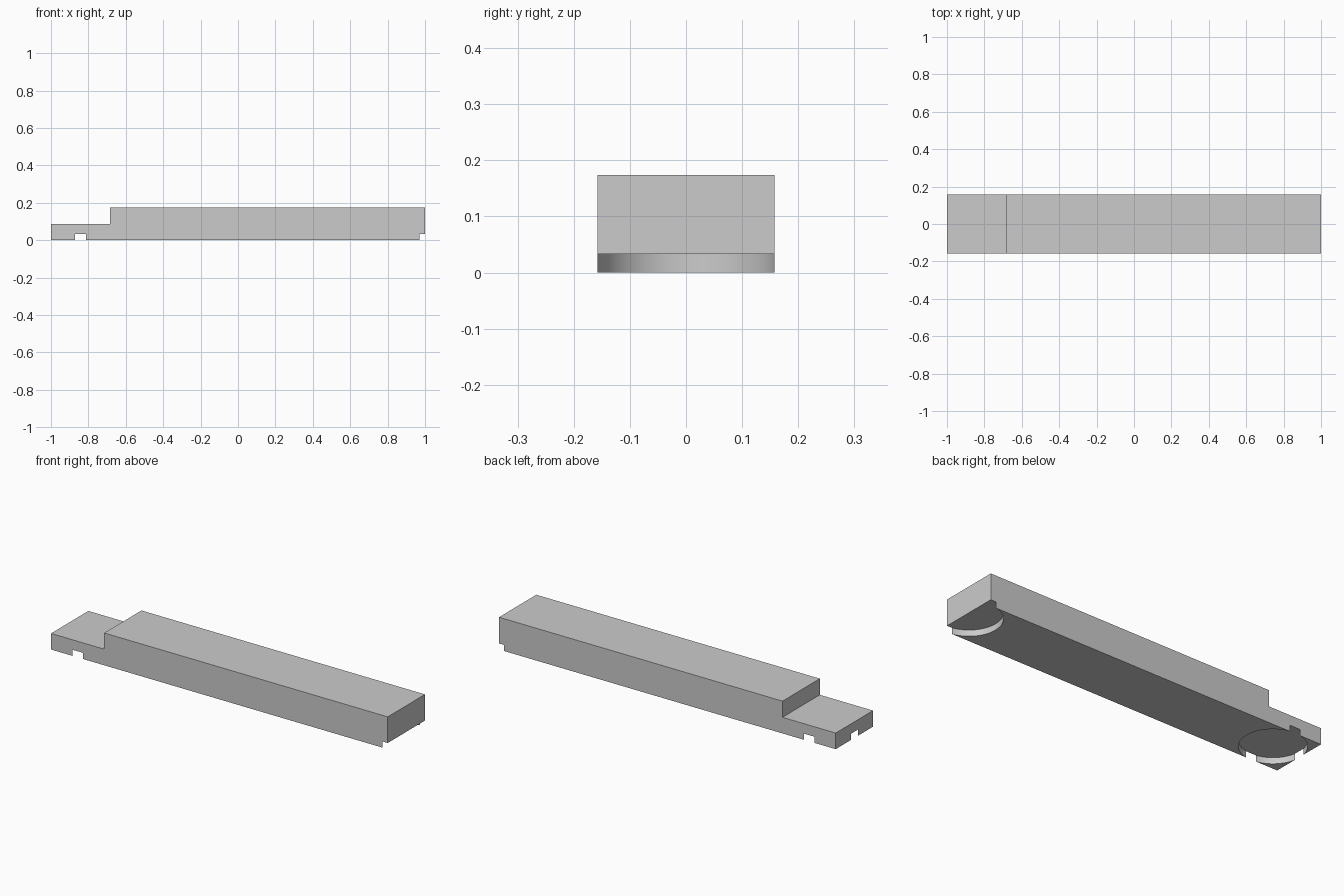
import bpy
import bmesh
import math

cube = bpy.data.objects.get("Cube")
if cube:
    bpy.data.objects.remove(cube, do_unlink=True)

HALF_LENGTH, HALF_WIDTH = 1.0, 0.158
STEP_X, STEP_Z, TOP_Z = -0.684, 0.0865, 0.1735
RECESS_RADIUS, RECESS_DEPTH = 0.161, 0.033

grey = bpy.data.materials.new("plain grey")
grey.use_nodes = True
colour = (0.6, 0.6, 0.6, 1)
grey.diffuse_color = colour
grey.node_tree.nodes["Principled BSDF"].inputs["Base Color"].default_value = colour


def extruded_profile(name, points):
    """Side profile in x and z, extruded across the width."""
    bm = bmesh.new()
    face = bm.faces.new([bm.verts.new((x, -HALF_WIDTH, z)) for x, z in points])
    new = bmesh.ops.extrude_face_region(bm, geom=[face])["geom"]
    verts = [g for g in new if isinstance(g, bmesh.types.BMVert)]
    bmesh.ops.translate(bm, verts=verts, vec=(0, 2 * HALF_WIDTH, 0))
    bmesh.ops.recalc_face_normals(bm, faces=bm.faces)
    mesh = bpy.data.meshes.new(name)
    bm.to_mesh(mesh)
    bm.free()
    mesh.materials.append(grey)
    obj = bpy.data.objects.new(name, mesh)
    bpy.context.collection.objects.link(obj)
    return obj


def cut_round_recess(target, x):
    """Shallow round pocket in the underside."""
    bpy.ops.mesh.primitive_cylinder_add(
        vertices=96, radius=RECESS_RADIUS, depth=2 * RECESS_DEPTH,
        location=(x, 0, 0), rotation=(0, 0, math.pi / 96))
    cutter = bpy.context.object
    cutter.name = "recess_cutter"
    cutter.hide_render = True
    cutter.data.materials.append(grey)
    mod = target.modifiers.new("recess", "BOOLEAN")
    mod.operation = "DIFFERENCE"
    mod.solver = "EXACT"
    mod.object = cutter
    bpy.ops.object.select_all(action="DESELECT")
    target.select_set(True)
    bpy.context.view_layer.objects.active = target
    bpy.ops.object.modifier_apply(modifier=mod.name)
    bpy.data.objects.remove(cutter, do_unlink=True)


# Long bar with a half-height tongue at one end
bar = extruded_profile("stepped_bar", [
    (-HALF_LENGTH, 0), (HALF_LENGTH, 0), (HALF_LENGTH, TOP_Z),
    (STEP_X, TOP_Z), (STEP_X, STEP_Z), (-HALF_LENGTH, STEP_Z)])

# Full pocket under the tongue, half pocket open at the other end
for recess_x in (-HALF_LENGTH + HALF_WIDTH, HALF_LENGTH):
    cut_round_recess(bar, recess_x)

bpy.ops.object.shade_smooth_by_angle(angle=math.radians(30))
